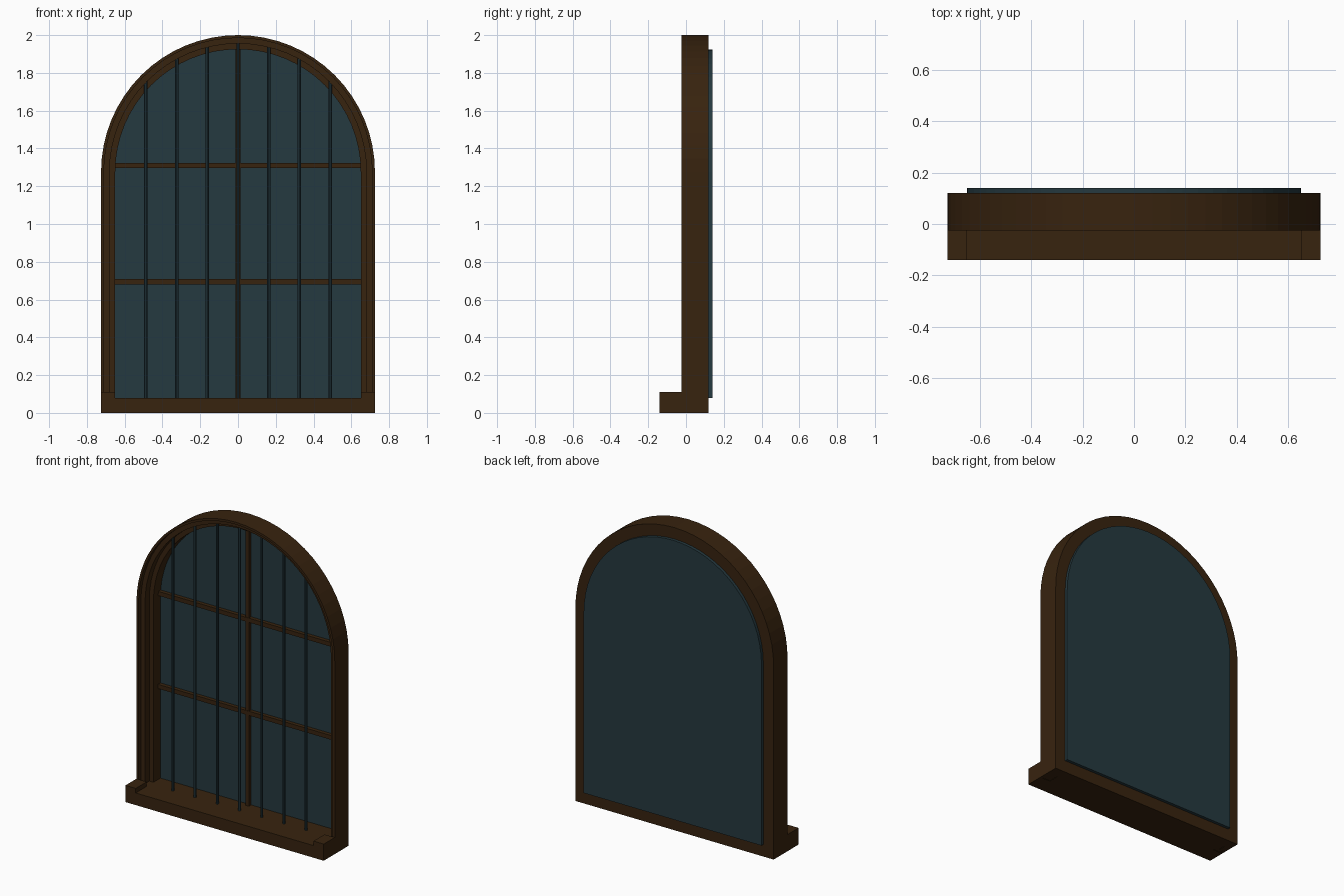
import bpy, bmesh, math

if "Cube" in bpy.data.objects:
    bpy.data.objects.remove(bpy.data.objects["Cube"])

SPRING, SEG = 1.275, 32   # height where the arch starts, arch facets


def material(name, rgb):
    m = bpy.data.materials.new(name)
    m.diffuse_color = (*rgb, 1)
    m.use_nodes = True
    m.node_tree.nodes["Principled BSDF"].inputs["Base Color"].default_value = m.diffuse_color
    return m


WOOD = material("dark brown wood", (0.039, 0.0168, 0.0046))
BLUE = material("dark blue grey", (0.0185, 0.041, 0.05))


def finish(bm, name, mat):
    bmesh.ops.recalc_face_normals(bm, faces=bm.faces)
    me = bpy.data.meshes.new(name)
    bm.to_mesh(me)
    bm.free()
    me.materials.append(mat)
    ob = bpy.data.objects.new(name, me)
    bpy.context.collection.objects.link(ob)
    return ob


def box(name, mat, x0, x1, y0, y1, z0, z1):
    bm = bmesh.new()
    bmesh.ops.create_cube(bm, size=1)
    for v in bm.verts:
        v.co = (x1 if v.co.x > 0 else x0, y1 if v.co.y > 0 else y0, z1 if v.co.z > 0 else z0)
    return finish(bm, name, mat)


def arch(r, bottom):
    """Outline from the right foot over the arch to the left foot."""
    pts = [(r, bottom)]
    for i in range(SEG + 1):
        a = math.pi * i / SEG
        pts.append((r * math.cos(a), SPRING + r * math.sin(a)))
    return pts + [(-r, bottom)]


# stepped frame: profile of (radius, depth) swept along the arch
profile = [(0.725, 0.12), (0.725, -0.025), (0.71, -0.025), (0.71, 0.0),
           (0.68, 0.0), (0.68, 0.045), (0.65, 0.045), (0.65, 0.12)]
bm = bmesh.new()
rows = [[bm.verts.new((x, y, z)) for x, z in arch(r, 0)] for r, y in profile]
n = len(rows)
for k in range(n):
    a, b = rows[k], rows[(k + 1) % n]
    for i in range(len(a) - 1):
        bm.faces.new((a[i], a[i + 1], b[i + 1], b[i]))
for end in (0, -1):
    bm.faces.new([row[end] for row in rows])
finish(bm, "arched_frame", WOOD)

# sill with raised ends
box("sill", WOOD, -0.65, 0.65, -0.14, 0.12, 0, 0.08)
for s, side in ((-1, "left"), (1, "right")):
    xa, xb = sorted((s * 0.65, s * 0.725))
    box("sill_end_" + side, WOOD, xa, xb, -0.14, -0.025, 0, 0.11)
    xa, xb = sorted((s * 0.65, s * 0.712))
    box("sill_pocket_" + side, WOOD, xa, xb, -0.025, 0.06, 0.002, 0.08)

# glass pane
bm = bmesh.new()
f = bm.faces.new([bm.verts.new((x, 0.118, z)) for x, z in arch(0.65, 0.08)])
ext = bmesh.ops.extrude_face_region(bm, geom=[f])
for v in ext["geom"]:
    if isinstance(v, bmesh.types.BMVert):
        v.co.y = 0.14
finish(bm, "glass_pane", BLUE)

# wooden glazing bars
box("centre_mullion", WOOD, -0.0135, 0.0135, 0.095, 0.119, 0.08, SPRING + 0.65)
for i, z in enumerate((0.695, 1.31)):
    box(f"cross_bar_{i + 1}", WOOD, -0.65, 0.65, 0.093, 0.119, z - 0.014, z + 0.014)

# vertical guard bars
for i in range(-3, 4):
    x = i * 0.1625
    top = SPRING + math.sqrt(0.685 ** 2 - x * x)
    bm = bmesh.new()
    bmesh.ops.create_cone(bm, cap_ends=True, segments=8, radius1=0.009, radius2=0.009, depth=top - 0.08)
    bmesh.ops.translate(bm, verts=bm.verts, vec=(x, 0.016, (top + 0.08) / 2))
    finish(bm, f"guard_bar_{i + 4}", BLUE)
